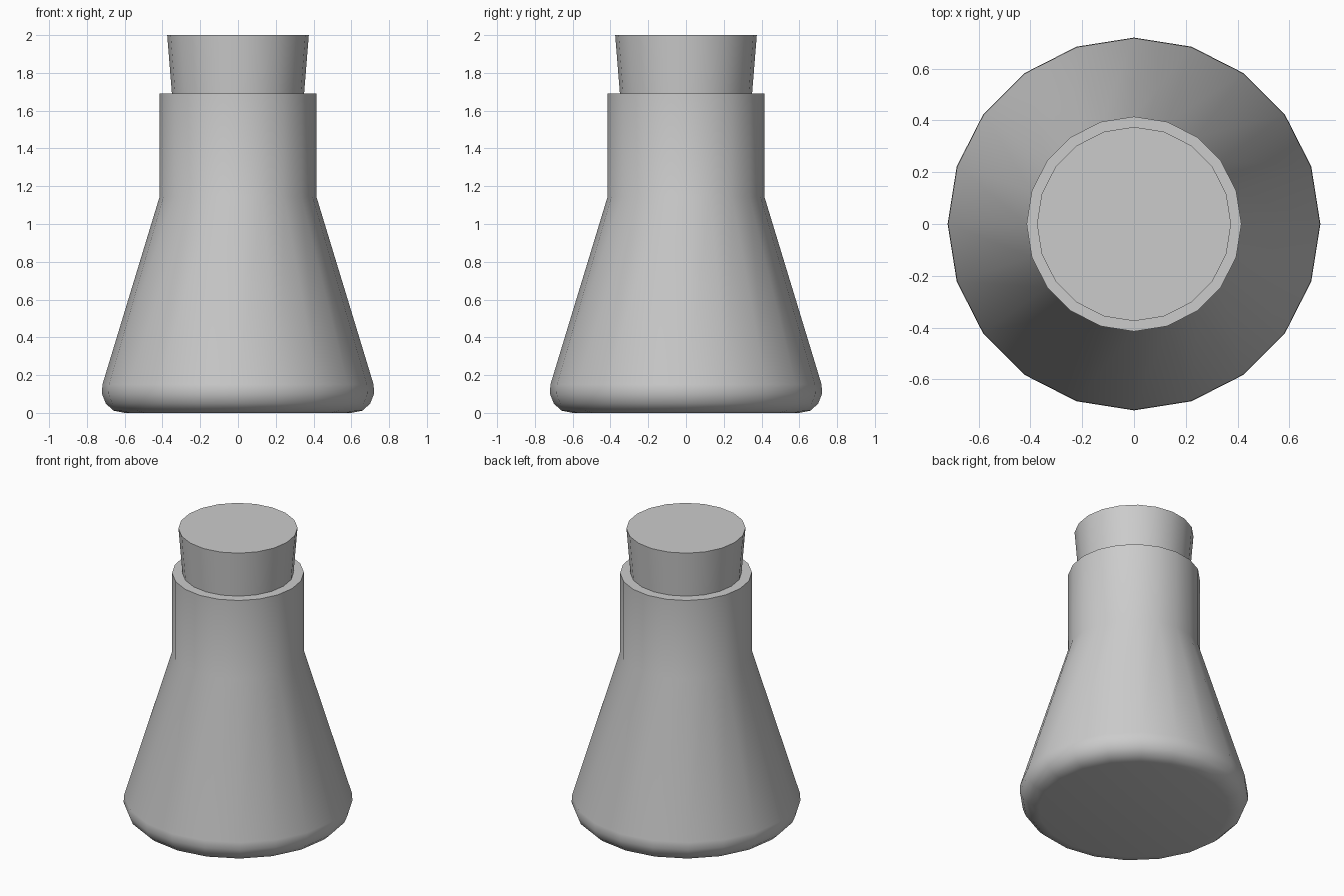
import bpy, bmesh
from math import cos, sin, tau

if "Cube" in bpy.data.objects:
    bpy.data.objects.remove(bpy.data.objects["Cube"])

SIDES = 20

def lathe(name, profile, angle):
    """Revolve (radius, z) points about z and cap both ends."""
    bm = bmesh.new()
    rings = [[bm.verts.new((r * cos(tau * i / SIDES), r * sin(tau * i / SIDES), z))
              for i in range(SIDES)] for r, z in profile]
    for low, high in zip(rings, rings[1:]):
        for i in range(SIDES):
            j = (i + 1) % SIDES
            bm.faces.new((low[i], low[j], high[j], high[i]))
    bm.faces.new(rings[0][::-1])
    bm.faces.new(rings[-1])
    mesh = bpy.data.meshes.new(name)
    bm.to_mesh(mesh)
    bm.free()
    obj = bpy.data.objects.new(name, mesh)
    bpy.context.collection.objects.link(obj)
    bpy.ops.object.select_all(action='DESELECT')
    obj.select_set(True)
    bpy.context.view_layer.objects.active = obj
    bpy.ops.object.shade_smooth_by_angle(angle=angle)
    return obj

# Flask: rounded base, conical body, straight neck with flat rim
lathe("flask", [(0.60, 0), (0.66, 0.012), (0.70, 0.05), (0.72, 0.10),
                (0.718, 0.15), (0.415, 1.145), (0.415, 1.69)], 0.8)

# Tapered stopper seated in the neck
lathe("stopper", [(0.35, 1.69), (0.375, 2.0)], 0.6)
